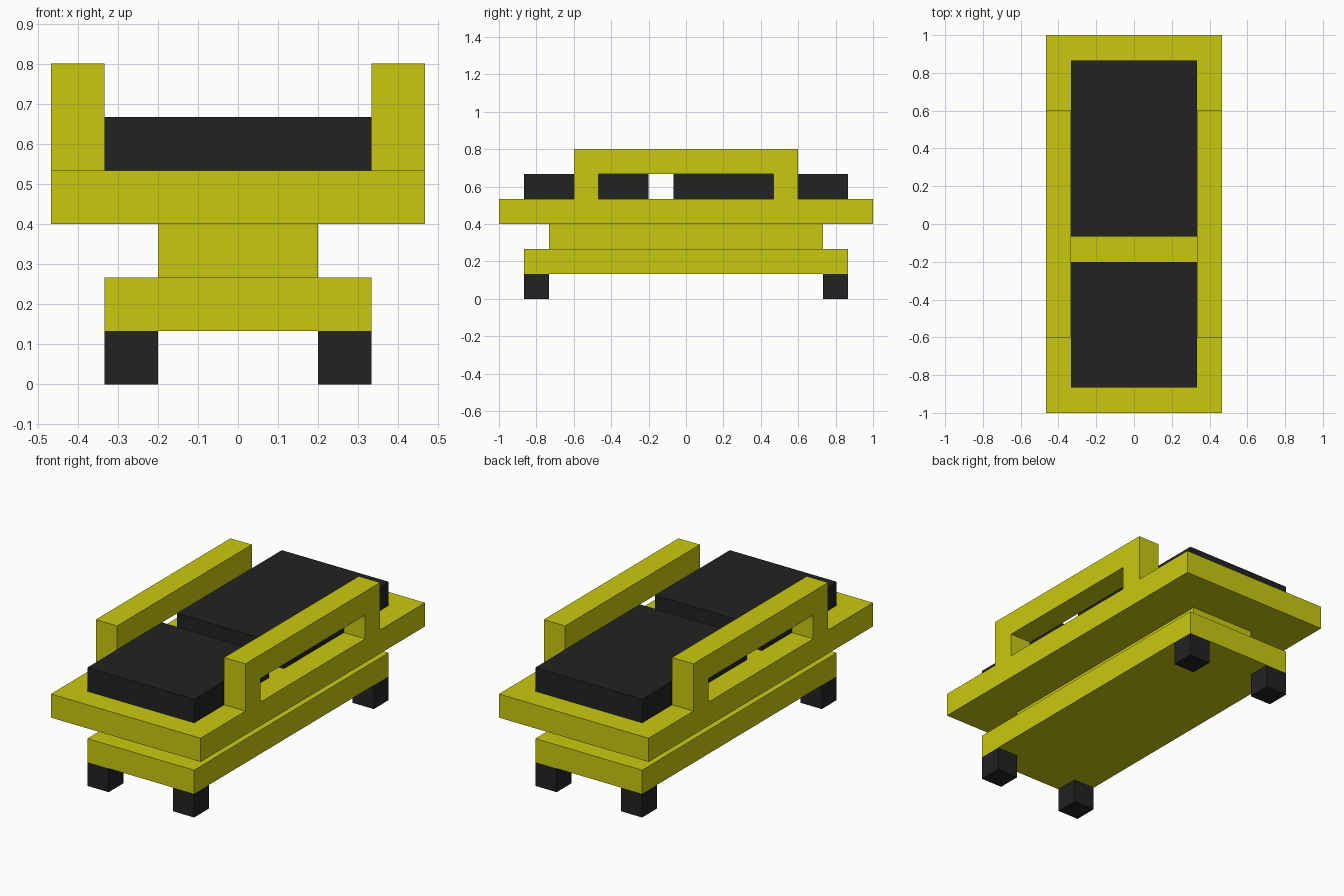
import bpy
import bmesh
from mathutils import Vector

cube = bpy.data.objects.get("Cube")
if cube:
    bpy.data.objects.remove(cube, do_unlink=True)

U = 2 / 15  # one block of the model's grid


def material(name, colour):
    mat = bpy.data.materials.new(name)
    mat.use_nodes = True
    mat.diffuse_color = colour
    mat.node_tree.nodes["Principled BSDF"].inputs["Base Color"].default_value = colour
    return mat


yellow = material("yellow", (0.584, 0.584, 0.005, 1))
black = material("black", (0.016, 0.016, 0.016, 1))


def add_object(name, bm, mat):
    bmesh.ops.recalc_face_normals(bm, faces=bm.faces)
    mesh = bpy.data.meshes.new(name)
    bm.to_mesh(mesh)
    bm.free()
    mesh.materials.append(mat)
    obj = bpy.data.objects.new(name, mesh)
    bpy.context.collection.objects.link(obj)


def box(name, low, high, mat):
    """Box between two corners given in blocks."""
    low, high = Vector(low) * U, Vector(high) * U
    bm = bmesh.new()
    bmesh.ops.create_cube(bm, size=1)
    bmesh.ops.scale(bm, vec=high - low, verts=bm.verts)
    bmesh.ops.translate(bm, vec=(low + high) / 2, verts=bm.verts)
    add_object(name, bm, mat)


def side_rail(name, x0, x1):
    """Arch-shaped rail: a y-z profile extruded across x."""
    half = [(4.5, 4), (4.5, 6), (3.5, 5), (3.5, 4)]
    outer, inner = half[:2], half[2:]
    profile = outer + [(-y, z) for y, z in reversed(outer)]
    profile += [(-y, z) for y, z in reversed(inner)] + inner
    bm = bmesh.new()
    face = bm.faces.new([bm.verts.new((x0 * U, y * U, z * U)) for y, z in profile])
    ext = bmesh.ops.extrude_face_region(bm, geom=[face])
    verts = [v for v in ext["geom"] if isinstance(v, bmesh.types.BMVert)]
    bmesh.ops.translate(bm, vec=((x1 - x0) * U, 0, 0), verts=verts)
    add_object(name, bm, mat=yellow)


# Stacked body
box("base", (-2.5, -6.5, 1), (2.5, 6.5, 2), yellow)
box("pedestal", (-1.5, -5.5, 2), (1.5, 5.5, 3), yellow)
box("deck", (-3.5, -7.5, 3), (3.5, 7.5, 4), yellow)

# Cushions, with a gap between them
box("front_cushion", (-2.5, -6.5, 4), (2.5, -1.5, 5), black)
box("back_cushion", (-2.5, -0.5, 4), (2.5, 6.5, 5), black)

# Rails and feet
for side, x in (("left", 1), ("right", -1)):
    side_rail(side + "_rail", 2.5 * x, 3.5 * x)
    for end, y in (("front", -1), ("back", 1)):
        xs = sorted((1.5 * x, 2.5 * x))
        ys = sorted((5.5 * y, 6.5 * y))
        box(f"{end}_{side}_foot", (xs[0], ys[0], 0), (xs[1], ys[1], 1), black)
